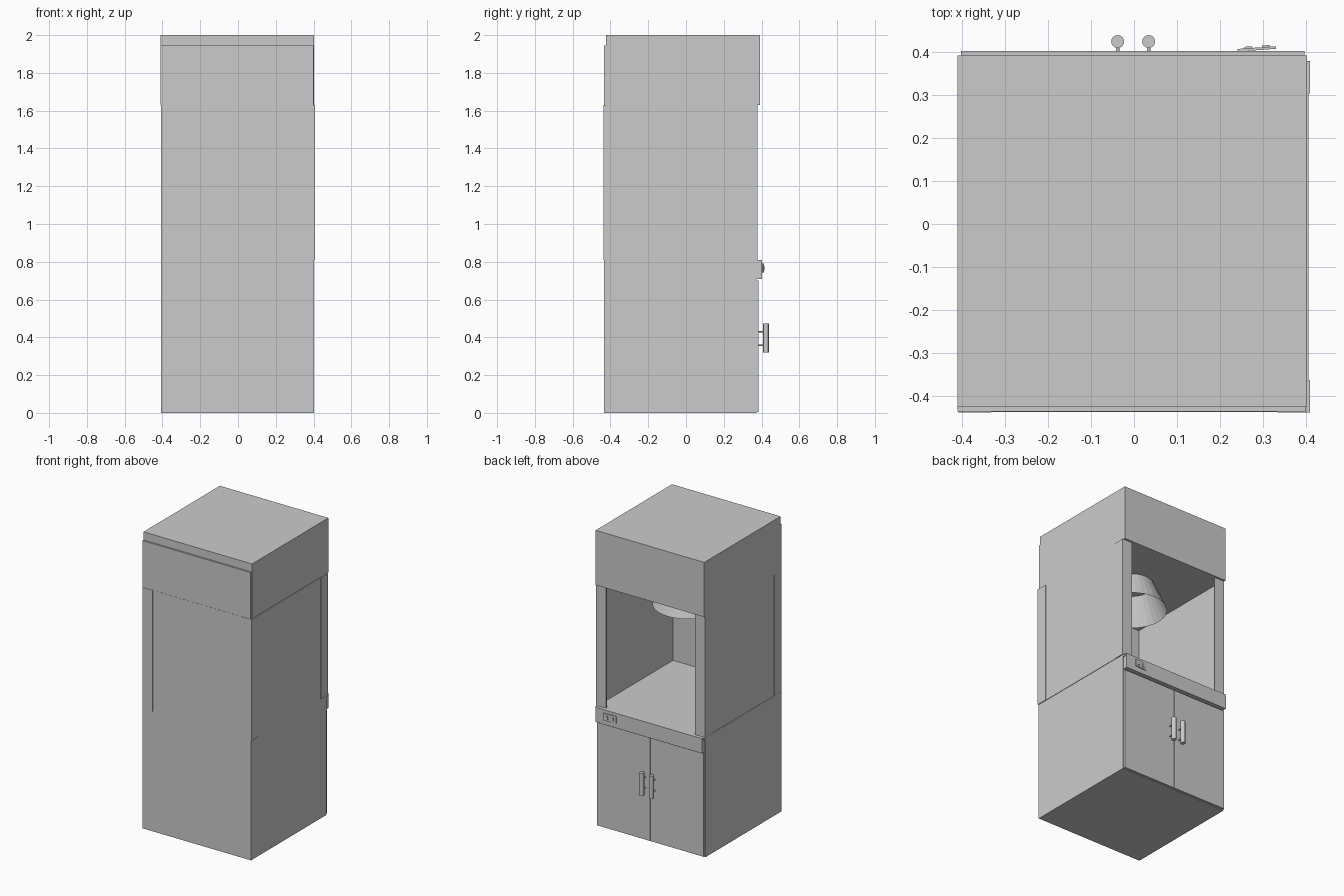
import bpy, bmesh, math

if "Cube" in bpy.data.objects:
    bpy.data.objects.remove(bpy.data.objects["Cube"])


def box(name, x, y, z, rot=0.0):
    """Box from (min, max) ranges, optionally turned about its own vertical axis."""
    size = [b - a for a, b in (x, y, z)]
    mid = [(a + b) / 2 for a, b in (x, y, z)]
    bm = bmesh.new()
    bmesh.ops.create_cube(bm, size=1)
    bmesh.ops.scale(bm, vec=size, verts=bm.verts)
    me = bpy.data.meshes.new(name)
    bm.to_mesh(me)
    bm.free()
    ob = bpy.data.objects.new(name, me)
    ob.location = mid
    ob.rotation_euler.z = rot
    bpy.context.collection.objects.link(ob)
    return ob


def cone(name, r1, r2, depth, loc, segs, rot=(0, 0, 0), caps=True):
    bpy.ops.mesh.primitive_cone_add(vertices=segs, radius1=r1, radius2=r2, depth=depth,
                                    location=loc, rotation=rot,
                                    end_fill_type='NGON' if caps else 'NOTHING')
    bpy.context.object.name = name
    return bpy.context.object


def angle_post(name, x, y, sx, sy, w, z0, z1, t=0.008):
    """L-section corner post; (x, y) is the outer corner, sx/sy point inwards."""
    pts = [(0, 0), (w, 0), (w, t), (t, t), (t, w), (0, w)]
    bm = bmesh.new()
    face = bm.faces.new([bm.verts.new((x + sx * a, y + sy * b, z0)) for a, b in pts])
    ext = bmesh.ops.extrude_face_region(bm, geom=[face])
    bmesh.ops.translate(bm, vec=(0, 0, z1 - z0),
                        verts=[v for v in ext['geom'] if isinstance(v, bmesh.types.BMVert)])
    bmesh.ops.recalc_face_normals(bm, faces=bm.faces)
    me = bpy.data.meshes.new(name)
    bm.to_mesh(me)
    bm.free()
    bpy.context.collection.objects.link(bpy.data.objects.new(name, me))


Z_COUNTER, Z_CEIL = 0.81, 1.63

# Lower cupboard and counter
box("base_cabinet", (-0.408, 0.402), (-0.435, 0.372), (0, 0.80))
box("counter_top", (-0.408, 0.402), (-0.435, 0.39), (0.795, Z_COUNTER))
box("counter_apron", (-0.402, 0.396), (0.37, 0.402), (0.71, Z_COUNTER))

# Pair of doors with bar handles
for side, x, hx in (("left", (-0.402, -0.004), -0.038), ("right", (0.0, 0.396), 0.034)):
    box(f"door_{side}", x, (0.372, 0.385), (0.005, 0.70))
    cone(f"handle_bar_{side}", 0.015, 0.015, 0.155, (hx, 0.4235, 0.397), 20)
    for i, z in enumerate((0.357, 0.43)):
        cone(f"handle_standoff_{side}_{i}", 0.004, 0.004, 0.04, (hx, 0.40, z), 12,
             (math.pi / 2, 0, 0))

# Socket plate on the apron, slightly askew
tilt = math.radians(4)
box("socket_plate", (0.24, 0.33), (0.4035, 0.4095), (0.742, 0.79), tilt)
for i, x in enumerate((0.266, 0.306)):
    box(f"socket_{i}", (x - 0.009, x + 0.009), (0.406 + i * 0.003, 0.412 + i * 0.003),
        (0.755, 0.777), tilt)

# Open work chamber: three thin walls and four angle posts
box("chamber_wall_left", (-0.406, -0.398), (-0.43, 0.37), (Z_COUNTER, Z_CEIL))
box("chamber_wall_right", (0.396, 0.405), (-0.43, 0.37), (Z_COUNTER, Z_CEIL))
box("chamber_wall_front", (-0.40, 0.40), (-0.436, -0.427), (Z_COUNTER, Z_CEIL))
for nx, x, sx in (("left", -0.407, 1), ("right", 0.408, -1)):
    for ny, y, sy in (("front", -0.4375, 1), ("back", 0.378, -1)):
        angle_post(f"post_{ny}_{nx}", x, y, sx, sy, 0.075, Z_COUNTER, Z_CEIL)

# Upper housing and front fascia
box("upper_housing", (-0.41, 0.402), (-0.424, 0.391), (Z_CEIL, 2.0))
box("upper_fascia", (-0.41, 0.399), (-0.435, -0.423), (Z_CEIL, 1.945))

# Extractor hood under the ceiling
cone("extractor_hood", 0.22, 0.14, 0.18, (0, -0.025, 1.54), 32, caps=False)
